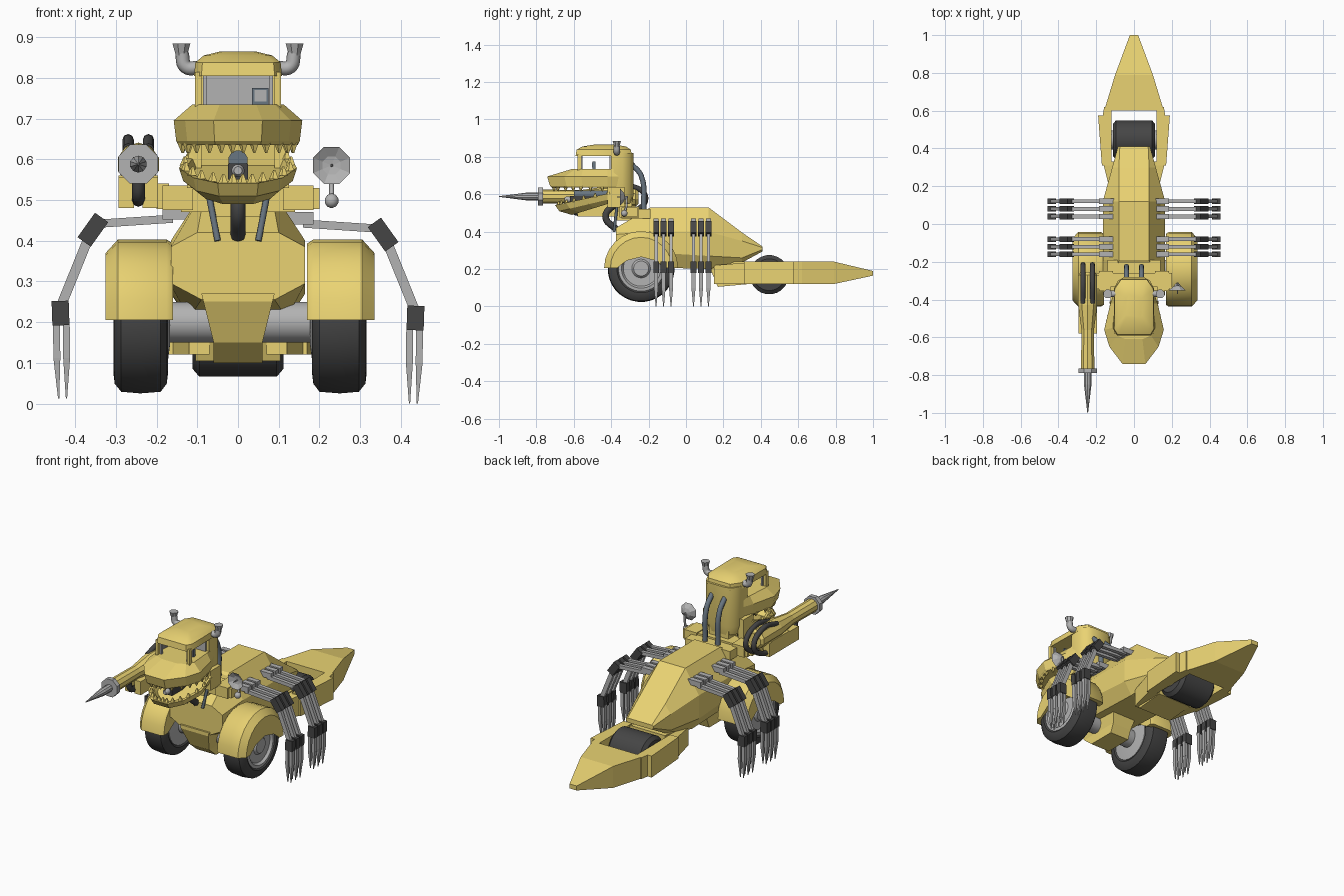
import bpy, bmesh
from math import sin, cos, pi, radians
from mathutils import Vector

if "Cube" in bpy.data.objects:
    bpy.data.objects.remove(bpy.data.objects["Cube"])


def material(name, rgb):
    m = bpy.data.materials.new(name)
    m.diffuse_color = (*rgb, 1)
    m.use_nodes = True
    m.node_tree.nodes["Principled BSDF"].inputs["Base Color"].default_value = m.diffuse_color
    return m


YELLOW = material("yellow_paint", (0.82, 0.65, 0.17))
DARK = material("dark_rubber", (0.06, 0.06, 0.06))
SLATE = material("slate_hose", (0.14, 0.18, 0.22))
METAL = material("metal", (0.45, 0.45, 0.45))


def loft(name, rings, mat=None, smooth=False):
    """Skin equal-sized rings of points and cap both ends."""
    bm = bmesh.new()
    vs = [[bm.verts.new(p) for p in r] for r in rings]
    n = len(rings[0])
    for a, b in zip(vs, vs[1:]):
        for i in range(n):
            bm.faces.new((a[i], a[(i + 1) % n], b[(i + 1) % n], b[i]))
    bm.faces.new(vs[0])
    bm.faces.new(vs[-1])
    bmesh.ops.recalc_face_normals(bm, faces=bm.faces)
    me = bpy.data.meshes.new(name)
    bm.to_mesh(me)
    bm.free()
    if mat:
        me.materials.append(mat)
    if smooth:
        me.polygons.foreach_set("use_smooth", [True] * len(me.polygons))
        me.set_sharp_from_angle(angle=radians(35))
    ob = bpy.data.objects.new(name, me)
    bpy.context.collection.objects.link(ob)
    return ob


def box(name, x, y, z, mat=YELLOW):
    return loft(name, [[(a, y[0], z[0]), (a, y[1], z[0]), (a, y[1], z[1]), (a, y[0], z[1])] for a in x], mat)


def lathe(name, axis, c, prof, mat, n=24, smooth=True):
    """prof: (position along axis, radius); c: the centre on the other two axes."""
    rings = []
    for t, r in prof:
        ring = []
        for i in range(n):
            a = 2 * pi * (i + 0.5) / n
            p = [c[0] + r * cos(a), c[1] + r * sin(a)]
            p.insert("xyz".index(axis), t)
            ring.append(p)
        rings.append(ring)
    return loft(name, rings, mat, smooth)


def beam(name, a, b, w, d, w2=None, mat=METAL):
    """Rectangular bar from a to b, d wide in y, optionally tapering to w2."""
    a, b = Vector(a), Vector(b)
    v = Vector((0, 1, 0))
    u = (b - a).cross(v).normalized()
    k = 1 if w2 is None else w2 / w
    return loft(name, [[p + (u * i * w + v * j * d) * s / 2 for i, j in ((-1, -1), (1, -1), (1, 1), (-1, 1))]
                       for p, s in ((a, 1), (b, k))], mat)


def tube(name, pts, r, mat):
    cu = bpy.data.curves.new(name, 'CURVE')
    cu.dimensions = '3D'
    cu.bevel_depth, cu.bevel_resolution, cu.resolution_u = r, 2, 6
    cu.use_fill_caps = True
    sp = cu.splines.new('BEZIER')
    sp.bezier_points.add(len(pts) - 1)
    for bp, p in zip(sp.bezier_points, pts):
        bp.co = p
        bp.handle_left_type = bp.handle_right_type = 'AUTO'
    cu.materials.append(mat)
    ob = bpy.data.objects.new(name, cu)
    bpy.context.collection.objects.link(ob)


def plan(half, z, k=1.0, slope=0.0, y0=-0.38):
    """Symmetric horizontal ring from right-hand points."""
    pts = half + [(-x, y) for x, y in reversed(half)]
    return [(x * k, y0 + (y - y0) * k, z + slope * (y - y0)) for x, y in pts]


# Main body hull
def hull(y, wt, zt, wm, z1, z2, wb, zb):
    h = [(wt, zt), (wm, z1), (wm, z2), (wb, zb)]
    return [(x, y, z) for x, z in h] + [(-x, y, z) for x, z in reversed(h)]


loft("body_hull", [hull(-.375, .10, .42, .165, .385, .295, .09, .255), hull(-.19, .08, .53, .165, .40, .29, .12, .21),
                   hull(.12, .08, .53, .165, .40, .27, .12, .20), hull(.30, .08, .395, .115, .35, .26, .09, .235),
                   hull(.41, .075, .32, .085, .315, .305, .075, .295)], YELLOW)
# Chin plate and belly
loft("belly_keel", [[(x * w, y, z) for x, y, z in ((-1, yf, zz), (1, yf, zz), (1, yb, zz), (-1, yb, zz))]
                    for w, yf, yb, zz in ((.09, -.385, -.06, .27), (.085, -.385, -.07, .25), (.06, -.34, -.10, .15), (.06, -.28, -.12, .10))], YELLOW)

# Front wheels, fenders and axle
lathe("front_axle", "x", (-.24, .20), [(-.2, .05), (.2, .05)], METAL)
for s in (-1, 1):
    X = lambda t: s * t + .005
    lathe("front_tyre", "x", (-.24, .203), [(X(t), r) for t, r in ((.20, .10), (.177, .13), (.18, .155), (.195, .175), (.245, .179), (.292, .175), (.308, .155), (.311, .13), (.29, .10))], DARK, 32)
    lathe("front_rim", "x", (-.24, .203), [(X(t), r) for t, r in ((.172, .06), (.18, .12), (.305, .122), (.307, .105), (.294, .095), (.294, .05), (.306, .04))], METAL, 32)
    rings = []
    for t, r in ((.165, .188), (.18, .198), (.30, .198), (.33, .165)):
        arc = [(X(t), -.24 + r * cos(pi * i / 12), .205 + r * sin(pi * i / 12)) for i in range(13)]
        arch = [(X(t), -.24 + (r - .035) * c, .205 + h) for c, h in ((-1, 0), (-.6, .04), (0, .06), (.6, .04), (1, 0))]
        rings.append(arc + arch)
    loft("front_fender", rings, YELLOW, True)

# Rear wheel and pointed tail
lathe("rear_tyre", "x", (.445, .17), [(-.112, .06), (-.112, .085), (-.095, .105), (.095, .105), (.112, .085), (.112, .06)], DARK, 24)
lathe("rear_hub", "x", (.445, .17), [(-.14, .05), (.14, .05)], METAL)


def slab(y, x0, x1, z0, z1):
    return [(x0, y, z0), (x1, y, z0), (x1, y, z1), (x0, y, z1)]


for s in (-1, 1):
    loft("tail_arm", [slab(y, s * .118, s * w, .12, .24) for y, w in ((.31, .17), (.575, .19))], YELLOW)
    loft("tail_arm_root", [slab(y, s * .118, s * w, .12, .24) for y, w in ((.575, .165), (.62, .158))], YELLOW)
    loft("tail_link", [slab(.15, s * .07, s * .12, .12, .22), slab(.33, s * .07, s * .165, .12, .235)], YELLOW)
loft("tail_point", [slab(y, -w, w, a, b) for y, w, a, b in ((.60, .158, .12, .24), (.79, .10, .12, .24), (1, .022, .165, .19))], YELLOW)
loft("tail_hitch", [[(x, y, z) for y, z in ((.13, .2), (.17, .105), (.335, .12), (.335, .24), (.15, .24))] for x in (-.105, .105)], YELLOW)

# Jointed legs, three per cluster
for s in (-1, 1):
    dz = .012 if s < 0 else 0
    for y in (-.16, -.12, -.08, .04, .08, .12):
        P = lambda x, z: (s * x, y, z + dz)
        beam("leg_mount", P(.09, .455), P(.185, .455), .03, .028)
        beam("leg_upper", P(.16, .442), P(.34, .43), .02, .02)
        beam("leg_knee", P(.335, .445), P(.378, .385), .04, .03, mat=DARK)
        beam("leg_shin", P(.365, .40), P(.432, .235), .024, .018)
        beam("leg_ankle", P(.437, .24), P(.435, .18), .042, .03, mat=DARK)
        for dx in (-.012, .012):
            beam("leg_claw", P(.434 + dx, .19), P(.433 + dx, .10), .017, .022)
            beam("leg_claw_tip", P(.433 + dx, .10), P(.431 + dx * .8, .0), .017, .022, .003)

# Shoulders and neck
box("shoulder_bar", (-.2, .2), (-.345, -.26), (.478, .53))
box("shoulder_deck", (-.14, .14), (-.345, -.19), (.47, .52))
for s in (-1, 1):
    box("shoulder_pad", (s * .11, s * .185), (-.355, -.25), (.475, .535))
    tube("neck_piston", [(s * .075, -.37, .53), (s * .05, -.385, .40)], .008, SLATE)
    tube("head_hose", [(s * .04, -.29, .76), (s * .04, -.24, .70), (s * .04, -.225, .52)], .014, SLATE)
    box("jaw_hinge", (s * .09, s * .125), (-.42, -.33), (.53, .64))
tube("neck_hose", [(0, -.38, .55), (0, -.43, .48), (0, -.37, .41)], .018, DARK)
box("neck_post", (-.06, .06), (-.37, -.29), (.46, .62))

# Cab back, roof, pillars and interior
back = [(.1, -.40), (.105, -.34), (.085, -.30), (.05, -.28)]
loft("cab_back", [plan(back, .55, .85, 0, -.34), plan(back, .60), plan(back, .82)], YELLOW, True)
box("cab_inner_wall", (-.085, .085), (-.41, -.395), (.73, .81), METAL)
roof = [(.07, -.29), (.105, -.34), (.108, -.56), (.09, -.59)]
loft("cab_roof", [plan(roof, .805, 1, 0, -.43), plan(roof, .838, .97, 0, -.43), plan(roof, .855, .78, 0, -.43), plan(roof, .865, .4, 0, -.43)], YELLOW, True)
for s in (-1, 1):
    beam("cab_pillar", (s * .098, -.57, .72), (s * .098, -.57, .815), .016, .022, mat=YELLOW)
    beam("window_frame", (s * .082, -.56, .72), (s * .082, -.56, .815), .008, .012)
    tube("exhaust_pipe", [(s * .095, -.37, .825), (s * .128, -.37, .827), (s * .138, -.37, .86)], .017, METAL)
    lathe("exhaust_bell", "z", (s * .139, -.37), [(.85, .014), (.862, .017), (.885, .024)], METAL, 8, False)
box("monitor", (.035, .075), (-.50, -.485), (.735, .775), SLATE)
box("monitor_screen", (.04, .07), (-.503, -.50), (.742, .77), METAL)

# Upper snout
snout = [(.10, -.35), (.125, -.42), (.158, -.56), (.13, -.65), (.06, -.742)]
brow = [(.10, -.35), (.102, -.42), (.112, -.55), (.09, -.59), (.045, -.61)]
loft("snout", [plan(snout, .635, .93), plan(snout, .645, .96), plan(snout, .695), plan(brow, .735)], YELLOW)
# Open lower jaw
jaw = [(.12, -.38), (.145, -.53), (.11, -.64), (.05, -.70)]
loft("lower_jaw", [plan(jaw, .56, .72, .22), plan(jaw, .58, .93, .22), plan(jaw, .612, 1, .22), plan(jaw, .612, .88, .22), plan(jaw, .59, .8, .22)], YELLOW)


# Teeth along both jaw edges
def teeth(name, half, k, z, slope, h):
    for (x0, y0), (x1, y1) in zip(half, half[1:] + [(0, half[-1][1])]):
        for t in (.25, .75):
            x, y = k * (x0 + (x1 - x0) * t), -.38 + k * (y0 + (y1 - y0) * t + .38)
            zz = z + slope * (y + .38)
            for s in (-1, 1):
                lathe(name, "z", (s * x, y), [(zz, .013), (zz + h, .003)], YELLOW, 5, False)


teeth("upper_tooth", snout[1:], .90, .64, 0, -.024)
teeth("lower_tooth", jaw, .94, .608, .22, .022)
# Mouth gun
lathe("mouth_gun", "y", (0, .598), [(-.60, .024), (-.42, .024)], SLATE, 12)
lathe("mouth_nozzle", "y", (0, .572), [(-.65, .01), (-.64, .016), (-.58, .016)], METAL, 12)
box("mouth_gun_base", (-.025, .025), (-.62, -.45), (.55, .59), DARK)

# Drill arm
A = (-.245, .588)
lathe("drill_arm", "y", A, [(-.77, .037), (-.56, .035), (-.43, .053), (-.27, .053), (-.255, .04)], YELLOW, 10, False)
lathe("drill_collar", "y", A, [(-.79, .052), (-.765, .052)], METAL, 8, False)
lathe("drill_bit", "y", A, [(-.765, .02), (-.85, .021), (-1.0, .002)], METAL, 10, False)
box("drill_arm_lower", (-.293, -.255), (-.58, -.32), (.48, .555))
box("drill_arm_lower", (-.235, -.197), (-.58, -.32), (.48, .555))
box("drill_arm_web", (-.293, -.197), (-.50, -.34), (.50, .56))
box("drill_arm_mount", (-.22, -.17), (-.345, -.27), (.485, .54))
for x in (-.27, -.22):
    tube("drill_hose", [(x, -.42, .625), (x, -.30, .645), (x, -.215, .58), (x, -.28, .51), (x, -.40, .50)], .014, DARK)
tube("drill_under_hose", [(A[0], -.62, .56), (A[0], -.60, .51), (A[0], -.52, .50)], .016, DARK)

# Radar dish
lathe("radar_dish", "y", (.23, .585), [(-.325, .006), (-.332, .026), (-.352, .049), (-.350, .046), (-.338, .024), (-.335, .003)], METAL, 8, False)
lathe("radar_pin", "y", (.23, .585), [(-.37, .002), (-.31, .005)], METAL, 6, False)
tube("radar_stem", [(.23, -.33, .50), (.23, -.318, .54), (.23, -.32, .585)], .006, METAL)
lathe("radar_ball", "z", (.23, -.33), [(.498 + .018 * sin(a), .018 * cos(a)) for a in (-1.5, -.9, -.3, .3, .9, 1.5)], METAL, 12)
